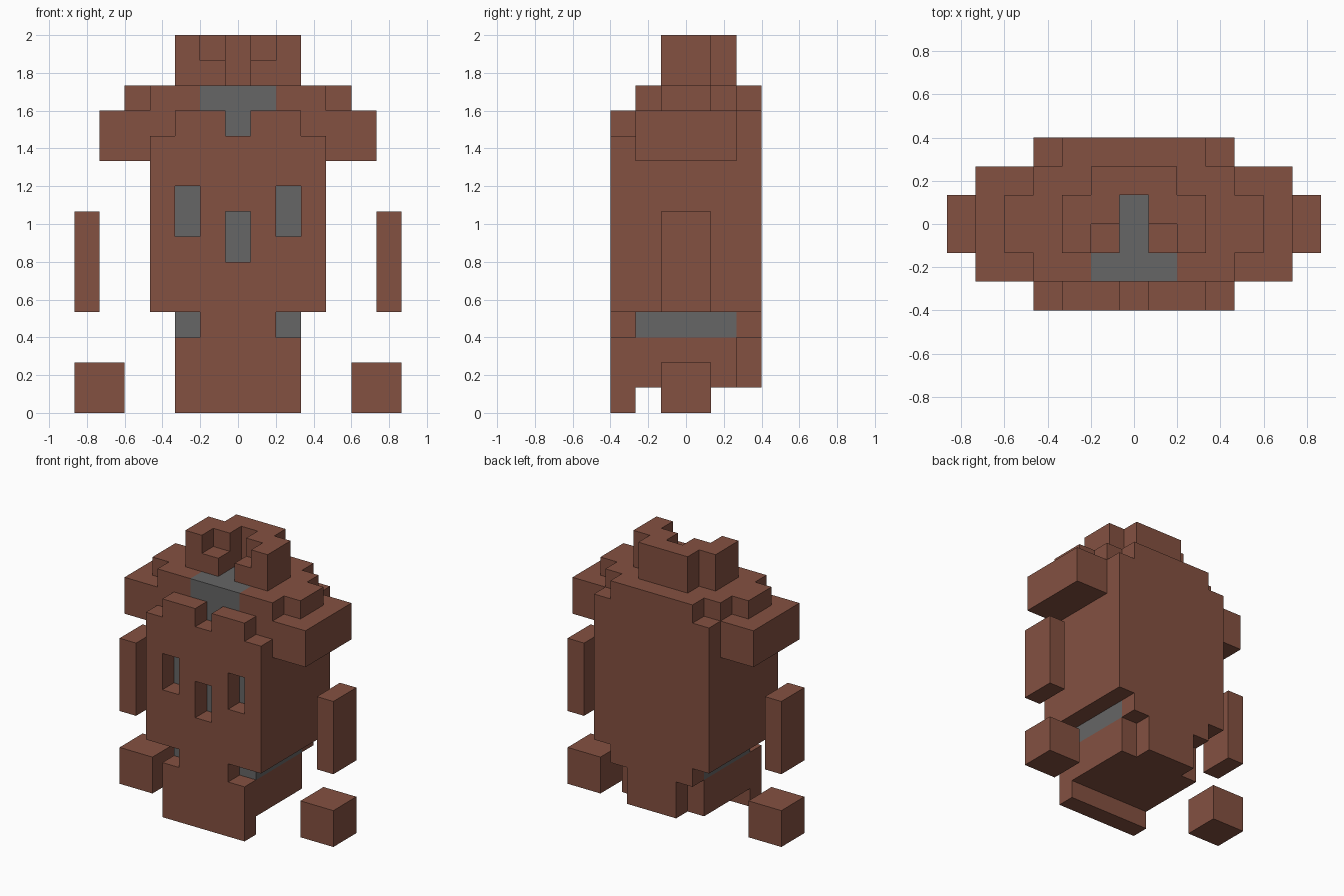
import bpy
import bmesh
import math

cube = bpy.data.objects.get("Cube")
if cube:
    bpy.data.objects.remove(cube, do_unlink=True)

U = 2 / 15  # edge of one block


def make_material(name, rgb):
    mat = bpy.data.materials.new(name)
    mat.use_nodes = True
    mat.diffuse_color = (*rgb, 1)
    mat.node_tree.nodes["Principled BSDF"].inputs["Base Color"].default_value = (*rgb, 1)
    return mat


MATS = [make_material("clay_brown", (0.231, 0.082, 0.053)),
        make_material("stone_grey", (0.133, 0.133, 0.133))]
BROWN, GREY, CUT = 0, 1, None


def blocks(x, y, z):
    """Block cells inside the bounds; x bounds are at half blocks."""
    return [(i, j, k)
            for i in range(math.ceil(x[0]), math.floor(x[1]) + 1)
            for j in range(*y) for k in range(*z)]


def both(x0, x1):
    """The same x span on the left and the right."""
    return [(x0, x1), (-x1, -x0)]


def mid(w):
    """An x span centred on the middle."""
    return [(-w, w)]


def build(name, boxes):
    """Fill cells box by box, then skin the outside of the filled cells."""
    cells = {}
    for fill, spans, y, z in boxes:
        for span in spans:
            for c in blocks(span, y, z):
                if fill is CUT:
                    cells.pop(c, None)
                else:
                    cells[c] = fill
    bm = bmesh.new()
    verts = {}

    def vert(p):
        if p not in verts:
            verts[p] = bm.verts.new(((p[0] - 0.5) * U, p[1] * U, p[2] * U))
        return verts[p]

    for c, fill in cells.items():
        for axis in range(3):
            for side in (0, 1):
                n = list(c)
                n[axis] += 2 * side - 1
                if tuple(n) in cells:
                    continue
                ring = []
                for a, b in ((0, 0), (1, 0), (1, 1), (0, 1)):
                    p = list(c)
                    p[axis] += side
                    p[(axis + 1) % 3] += a
                    p[(axis + 2) % 3] += b
                    ring.append(vert(tuple(p)))
                face = bm.faces.new(ring if side else ring[::-1])
                face.material_index = fill
    # Merge flat neighbours of one colour into large faces
    bm.normal_update()
    bmesh.ops.dissolve_limit(bm, angle_limit=0.01, verts=bm.verts[:],
                             edges=bm.edges[:], delimit={'MATERIAL'})
    mesh = bpy.data.meshes.new(name)
    bm.to_mesh(mesh)
    bm.free()
    for m in MATS:
        mesh.materials.append(m)
    obj = bpy.data.objects.new(name, mesh)
    bpy.context.collection.objects.link(obj)
    return obj


EYES, NOSE = both(1.5, 2.5), mid(0.5)

# Trunk with front mask, back plate, grey waist, crown and face recesses
build("body", [
    (BROWN, mid(3.5), (-2, 2), (4, 13)),
    (BROWN, mid(2.5), (-2, 2), (1, 3)),
    (GREY, mid(2.5), (-2, 2), (3, 4)),
    # grey inlays behind the face holes and on the brow
    (GREY, EYES, (-2, -1), (7, 9)),
    (GREY, NOSE, (-2, -1), (6, 8)),
    (GREY, mid(0.5), (-2, -1), (11, 12)),
    (GREY, mid(1.5), (-2, -1), (12, 13)),
    (GREY, mid(0.5), (-1, 1), (12, 13)),
    # front mask
    (BROWN, mid(3.5), (-3, -2), (4, 11)),
    (BROWN, both(0.5, 2.5), (-3, -2), (11, 12)),
    (BROWN, mid(1.5), (-3, -2), (3, 4)),
    (BROWN, mid(2.5), (-3, -2), (0, 3)),
    (CUT, EYES, (-3, -2), (7, 9)),
    (CUT, NOSE, (-3, -2), (6, 8)),
    # back plate
    (BROWN, mid(3.5), (2, 3), (4, 12)),
    (BROWN, mid(2.5), (2, 3), (12, 13)),
    (BROWN, mid(2.5), (2, 3), (3, 4)),
    (BROWN, mid(1.5), (2, 3), (1, 3)),
    # shoulders
    (BROWN, both(3.5, 5.5), (-2, 2), (10, 12)),
    (BROWN, both(3.5, 4.5), (-1, 1), (12, 13)),
])

# Crest on the head, with a central groove and two notches
build("crest", [
    (BROWN, mid(2.5), (-1, 1), (13, 15)),
    (BROWN, mid(1.5), (1, 2), (13, 15)),
    (CUT, mid(0.5), (-1, 1), (13, 15)),
    (CUT, both(0.5, 1.5), (-1, 0), (14, 15)),
])

# Floating forearms and fists
for side, s in (("left", 1), ("right", -1)):
    def span(a, b):
        return [(min(a * s, b * s), max(a * s, b * s))]
    build(side + "_forearm", [(BROWN, span(5.5, 6.5), (-1, 1), (4, 8))])
    build(side + "_fist", [(BROWN, span(4.5, 6.5), (-1, 1), (0, 2))])
